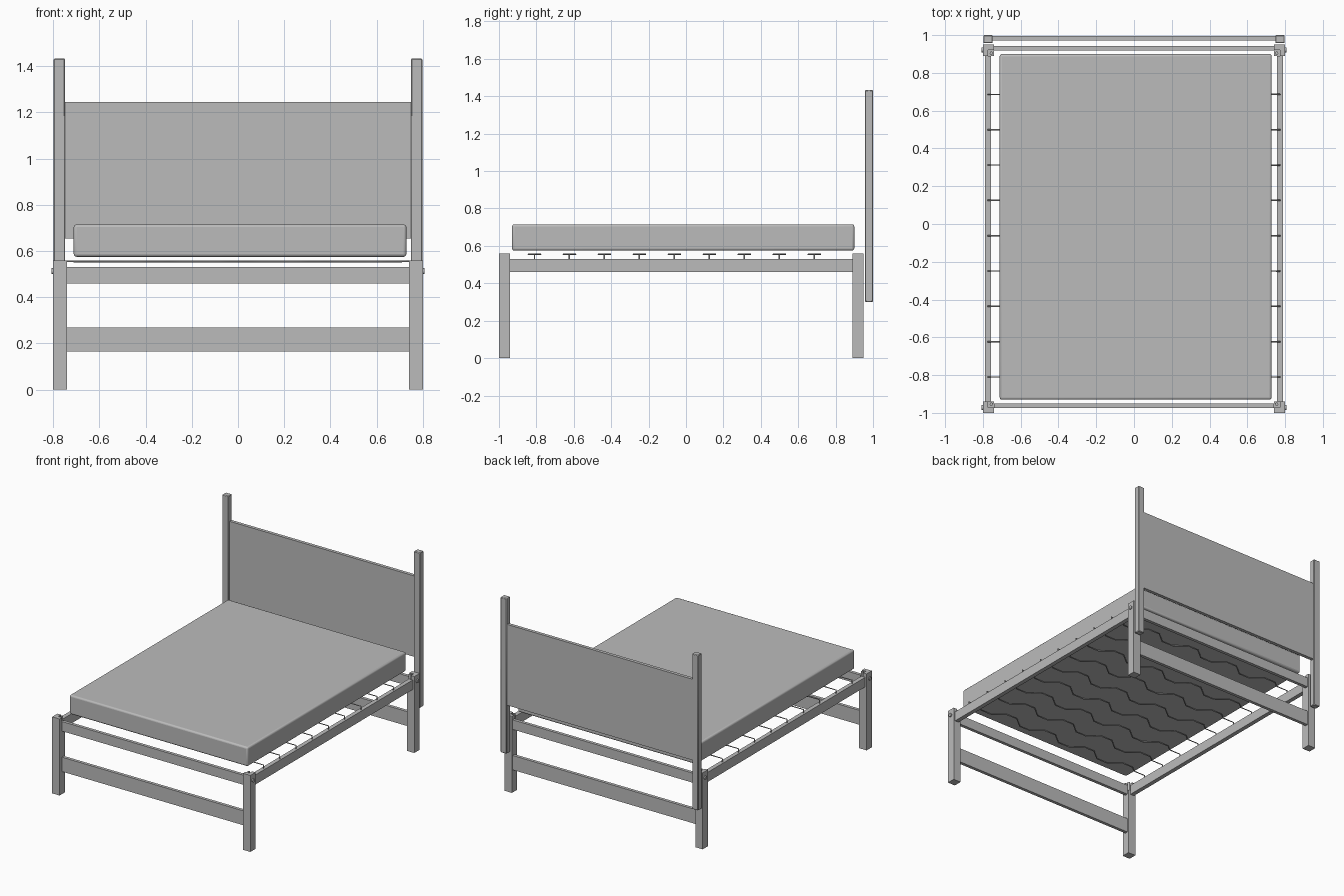
import bpy
import math
from mathutils import Vector

cube = bpy.data.objects.get("Cube")
if cube:
    bpy.data.objects.remove(cube, do_unlink=True)

grey = bpy.data.materials.new("plain grey")
grey.use_nodes = True
colour = (0.5, 0.5, 0.5, 1)
grey.diffuse_color = colour
grey.node_tree.nodes["Principled BSDF"].inputs["Base Color"].default_value = colour


def box(name, x, y, z, bevel=0.0, segments=1):
    """Box spanning the given (low, high) ranges."""
    spans = (x, y, z)
    bpy.ops.mesh.primitive_cube_add(size=1, location=[sum(s) / 2 for s in spans])
    ob = bpy.context.object
    ob.name = name
    ob.scale = [abs(s[1] - s[0]) for s in spans]
    bpy.ops.object.transform_apply(location=False, rotation=False, scale=True)
    ob.data.materials.append(grey)
    if bevel:
        mod = ob.modifiers.new("soft edge", 'BEVEL')
        mod.width, mod.segments = bevel, segments
        bpy.ops.object.shade_smooth_by_angle()
    return ob


def cylinder(name, radius, depth, location, rotation=(0, 0, 0)):
    bpy.ops.mesh.primitive_cylinder_add(vertices=16, radius=radius, depth=depth,
                                        location=location, rotation=rotation)
    ob = bpy.context.object
    ob.name = name
    ob.data.materials.append(grey)
    bpy.ops.object.shade_smooth_by_angle()


def wire(name, points, radius):
    """Round wire following a polyline."""
    curve = bpy.data.curves.new(name, 'CURVE')
    curve.dimensions = '3D'
    curve.bevel_depth = radius
    curve.bevel_resolution = 1
    spline = curve.splines.new('POLY')
    spline.points.add(len(points) - 1)
    for p, co in zip(spline.points, points):
        p.co = (*co, 1)
    curve.materials.append(grey)
    ob = bpy.data.objects.new(name, curve)
    bpy.context.collection.objects.link(ob)


LEG, TOP, NOTCH = 0.06, 0.558, 0.49

# Legs, each with a notched inner corner, a peg and a bolt head
for end, y_out, inward in (("front", -1.0, 1), ("back", 0.95, -1)):
    for side, s in (("right", -1), ("left", 1)):
        tag = f"{end}_{side}"
        y_in = y_out + inward * LEG
        y_mid = y_out + inward * 0.028
        x_out, x_mid, x_in = s * 0.80, s * 0.772, s * 0.74
        box(f"{tag}_leg", (x_in, x_out), (y_out, y_in), (0, NOTCH))
        box(f"{tag}_leg_top_end", (x_in, x_out), (y_out, y_mid), (NOTCH, TOP))
        box(f"{tag}_leg_top_side", (x_mid, x_out), (y_mid, y_in), (NOTCH, TOP))
        cylinder(f"{tag}_peg", 0.009, TOP - NOTCH,
                 (s * 0.755, y_out + inward * 0.046, (TOP + NOTCH) / 2))
        cylinder(f"{tag}_bolt", 0.013, 0.016, (s * 0.80, y_out + inward * 0.028, 0.513),
                 (0, math.pi / 2, 0))

# Side rails
for side, s in (("right", -1), ("left", 1)):
    box(f"{side}_side_rail", (s * 0.757, s * 0.788), (-0.94, 0.89), (0.46, 0.53))

# Upper and lower end rails
for end, y in (("front", (-0.974, -0.951)), ("back", (0.919, 0.942))):
    box(f"{end}_upper_rail", (-0.742, 0.742), y, (0.46, 0.53))
    box(f"{end}_lower_rail", (-0.742, 0.742), y, (0.165, 0.27))

# Headboard
for side, s in (("right", -1), ("left", 1)):
    box(f"{side}_headboard_post", (s * 0.748, s * 0.798), (0.957, 1.0), (0.30, 1.433), 0.004)
box("headboard_panel", (-0.75, 0.75), (0.972, 0.996), (0.655, 1.245))

# Mattress
box("mattress", (-0.711, 0.729), (-0.93, 0.90), (0.575, 0.715), 0.012, 3)

# Zigzag springs hooked into the side rails
PERIODS, REACH, Z = 4, 0.68, 0.555
step = 2 * REACH / PERIODS
for i in range(9):
    y = -0.81 + i * 0.187
    path = [(-0.773, y, 0.525), (-0.773, y, Z), (-REACH, y, Z)]
    for p in range(PERIODS):
        for t, a in ((0.12, 1), (0.38, 1), (0.62, -1), (0.88, -1)):
            path.append((-REACH + (p + t) * step, y + a * 0.033, Z))
    path += [(REACH, y, Z), (0.773, y, Z), (0.773, y, 0.525)]
    wire(f"spring_{i + 1}", [Vector(c) for c in path], 0.004)
